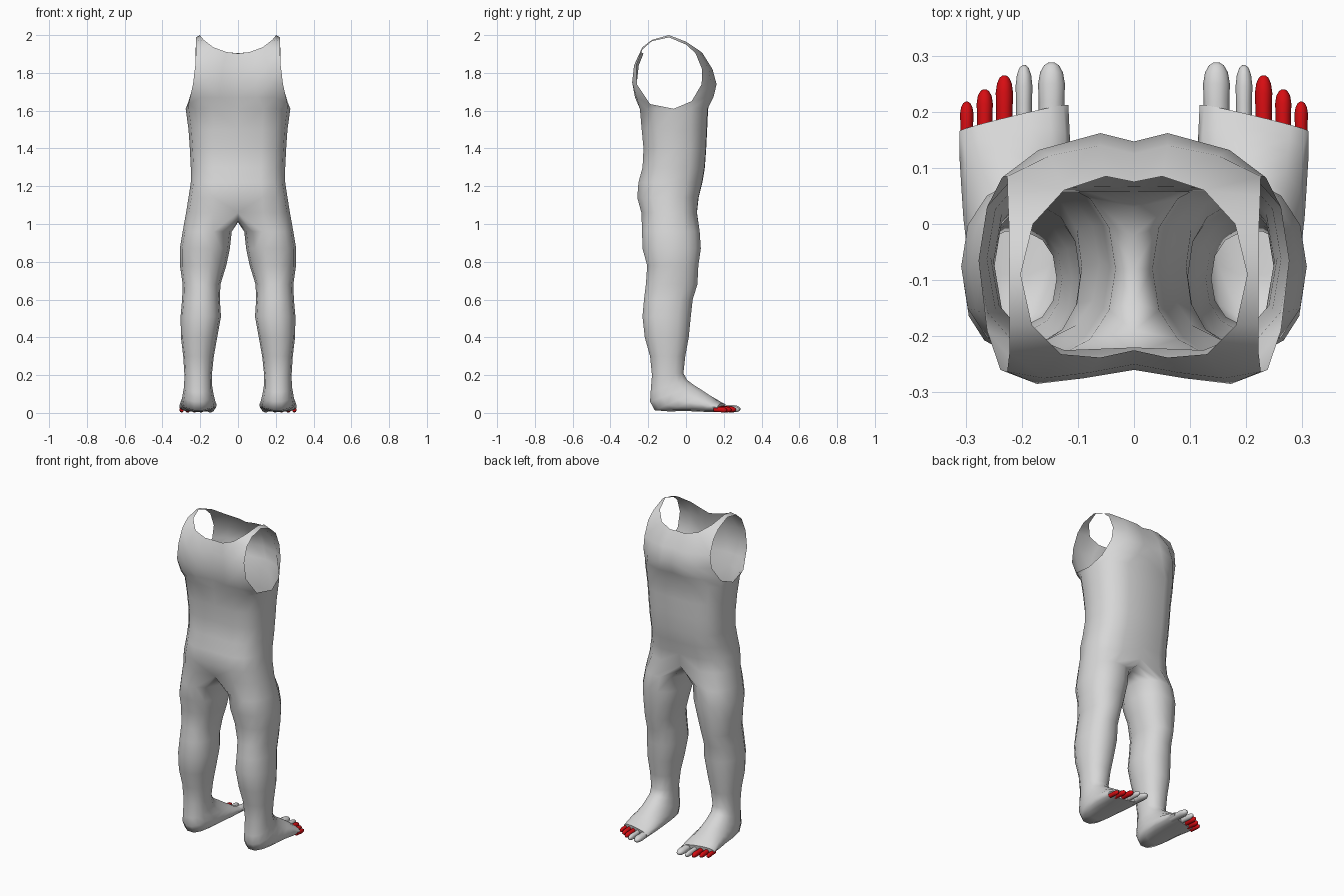
import bpy, bmesh, math
from mathutils import Vector

if "Cube" in bpy.data.objects:
    bpy.data.objects.remove(bpy.data.objects["Cube"])


def material(name, rgb):
    m = bpy.data.materials.new(name)
    m.diffuse_color = (*rgb, 1)
    m.use_nodes = True
    m.node_tree.nodes["Principled BSDF"].inputs["Base Color"].default_value = m.diffuse_color
    return m


GREY = material("light grey", (0.68, 0.68, 0.68))
RED = material("red", (0.68, 0.004, 0.006))


def spow(v, p):
    return math.copysign(abs(v) ** p, v)


def loft(bm, upper, lower, closed=False):
    n = len(upper)
    for i in range(n if closed else n - 1):
        j = (i + 1) % n
        bm.faces.new((upper[i], upper[j], lower[j], lower[i]))


def finish(bm, name, mat, angle):
    me = bpy.data.meshes.new(name)
    bm.to_mesh(me)
    bm.free()
    me.materials.append(mat)
    ob = bpy.data.objects.new(name, me)
    bpy.context.collection.objects.link(ob)
    bpy.ops.object.select_all(action='DESELECT')
    ob.select_set(True)
    bpy.context.view_layer.objects.active = ob
    bpy.ops.object.shade_smooth_by_angle(angle=math.radians(angle))
    mod = ob.modifiers.new("mirror", 'MIRROR')
    mod.use_clip = True
    mod.merge_threshold = 0.0005
    return ob


bm = bmesh.new()


def verts(points):
    return [bm.verts.new(p) for p in points]


# Torso: half rings from front centre round the side to back centre
def half_ring(z, w, yf, yb):
    pts = []
    for i in range(9):
        a = math.pi * i / 8
        x = 0 if i in (0, 8) else w * spow(math.sin(a), 0.75)
        y = (yf + yb) / 2 + (yf - yb) / 2 * spow(math.cos(a), 0.75)
        y += -0.008 if i == 0 else 0.015 if i == 8 else 0
        pts.append((x, y, z))
    return verts(pts)


torso = [half_ring(*r) for r in (
    (1.61, 0.277, 0.125, -0.255), (1.5, 0.262, 0.12, -0.245),
    (1.4, 0.255, 0.115, -0.235), (1.3, 0.25, 0.108, -0.24),
    (1.22, 0.25, 0.095, -0.262), (1.14, 0.262, 0.075, -0.268),
    (1.06, 0.275, 0.066, -0.245))]
for a, b in zip(torso, torso[1:]):
    loft(bm, a, b)
base = torso[0]

# Chest panel, top row first, ending at the arm hole edge
front = [verts(r) for r in (
    ((0, .075, 1.905), (.05, .085, 1.908), (.125, .06, 1.925), (.225, .05, 1.905)),
    ((0, .125, 1.82), (.06, .14, 1.82), (.15, .122, 1.82), (.226, .085, 1.82)),
    ((0, .147, 1.74), (.06, .162, 1.74), (.17, .132, 1.74), (.235, .083, 1.74)),
    ((0, .135, 1.67), (.09, .145, 1.67), (.19, .115, 1.67), (.262, .03, 1.65)))]
# Back panel, from the arm hole edge to the centre
back = [verts(r) for r in (
    ((.222, -.23, 1.925), (.13, -.232, 1.935), (.06, -.238, 1.91), (0, -.225, 1.903)),
    ((.226, -.263, 1.84), (.16, -.275, 1.84), (.08, -.265, 1.84), (0, -.25, 1.84)),
    ((.238, -.26, 1.74), (.173, -.285, 1.75), (.09, -.275, 1.75), (0, -.26, 1.75)),
    ((.262, -.19, 1.635), (.2, -.262, 1.67), (.1, -.27, 1.67), (0, -.25, 1.67)))]
for rows, low in ((front, base[:4]), (back, base[5:])):
    for a, b in zip(rows, rows[1:] + [low]):
        loft(bm, a, b)
bm.faces.new((front[3][3], base[4], base[3]))
bm.faces.new((back[3][0], base[5], base[4]))

# Shoulder strap between the neck hole and the arm hole
strap_f = verts(((.18, 0, 1.965), (.223, 0, 1.95)))
strap_t = verts(((.202, -.09, 2.0), (.222, -.09, 1.988)))
strap_b = verts(((.222, -.18, 1.968), (.182, -.18, 1.975)))
loft(bm, strap_f, front[0][2:])
loft(bm, strap_t, strap_f)
loft(bm, strap_b, back[0][:2])
loft(bm, strap_t[::-1], strap_b)

# Crotch seam closes the half ring into the top of the leg
seam = verts(((0, -.19, 1.03), (0, -.14, 1.015), (0, -.08, 1.01),
              (0, -.02, 1.015), (0, .03, 1.03)))
ring = torso[-1] + seam


# Leg and foot: rings that swing from level to upright towards the toes
def leg_ring(outer, inner, yf, zf, yb, zb, shear=0):
    pts = []
    for i in range(14):
        a = (i - 0.5) * math.tau / 14
        f = 0.5 + 0.5 * spow(math.cos(a), 0.9) / math.cos(math.pi / 14)
        s = spow(math.sin(a), 0.9)
        r = (outer - inner) / 2
        pts.append(((outer + inner) / 2 + r * s,
                    yb + (yf - yb) * f - shear * r * s, zb + (zf - zb) * f))
    return verts(pts)


for r in ((.293, .033, .072, .96, -.232, .96), (.308, .043, .078, .87, -.23, .87),
          (.307, .062, .065, .78, -.205, .78), (.293, .093, .06, .68, -.212, .68),
          (.296, .096, .035, .6, -.222, .6), (.304, .09, .025, .51, -.23, .51),
          (.302, .11, .014, .4, -.218, .4), (.29, .128, -.004, .3, -.19, .3),
          (.284, .138, -.014, .21, -.18, .2), (.285, .137, .005, .175, -.187, .11),
          (.292, .13, .045, .145, -.19, .06), (.298, .122, .08, .123, -.165, .014),
          (.304, .118, .11, .103, -.09, .008), (.308, .114, .14, .084, 0, .01),
          (.311, .114, .168, .066, .1, .006, .15),
          (.311, .117, .193, .05, .185, .006, .24)):
    nxt = leg_ring(*r)
    loft(bm, ring, nxt, True)
    ring = nxt
bm.faces.new(ring)
finish(bm, "body", GREY, 60)


# Toes: tapered rounded fingers along y
def toe(name, x, y0, y1, r, h, mat):
    global bm
    bm = bmesh.new()
    prev = None
    n = 10
    for t, s in ((0, .95), (.45, .95), (.7, 1), (.86, .85), (.96, .55), (1, .2)):
        zc = h * (1.15 - 0.3 * t)
        cur = verts([(x + r * s * math.cos(math.tau * i / n), y0 + (y1 - y0) * t,
                      zc + h * 0.85 * s * math.sin(math.tau * i / n)) for i in range(n)])
        if prev:
            loft(bm, prev, cur, True)
        else:
            bm.faces.new(cur)
        prev = cur
    bm.faces.new(prev)
    bmesh.ops.recalc_face_normals(bm, faces=bm.faces)
    finish(bm, name, mat, 60)


for args in (("big_toe", .147, .16, .288, .024, .024, GREY),
             ("second_toe", .196, .16, .283, .015, .021, GREY),
             ("third_toe", .231, .16, .265, .0155, .02, RED),
             ("fourth_toe", .266, .155, .24, .0145, .019, RED),
             ("little_toe", .298, .145, .218, .012, .017, RED)):
    toe(*args)
